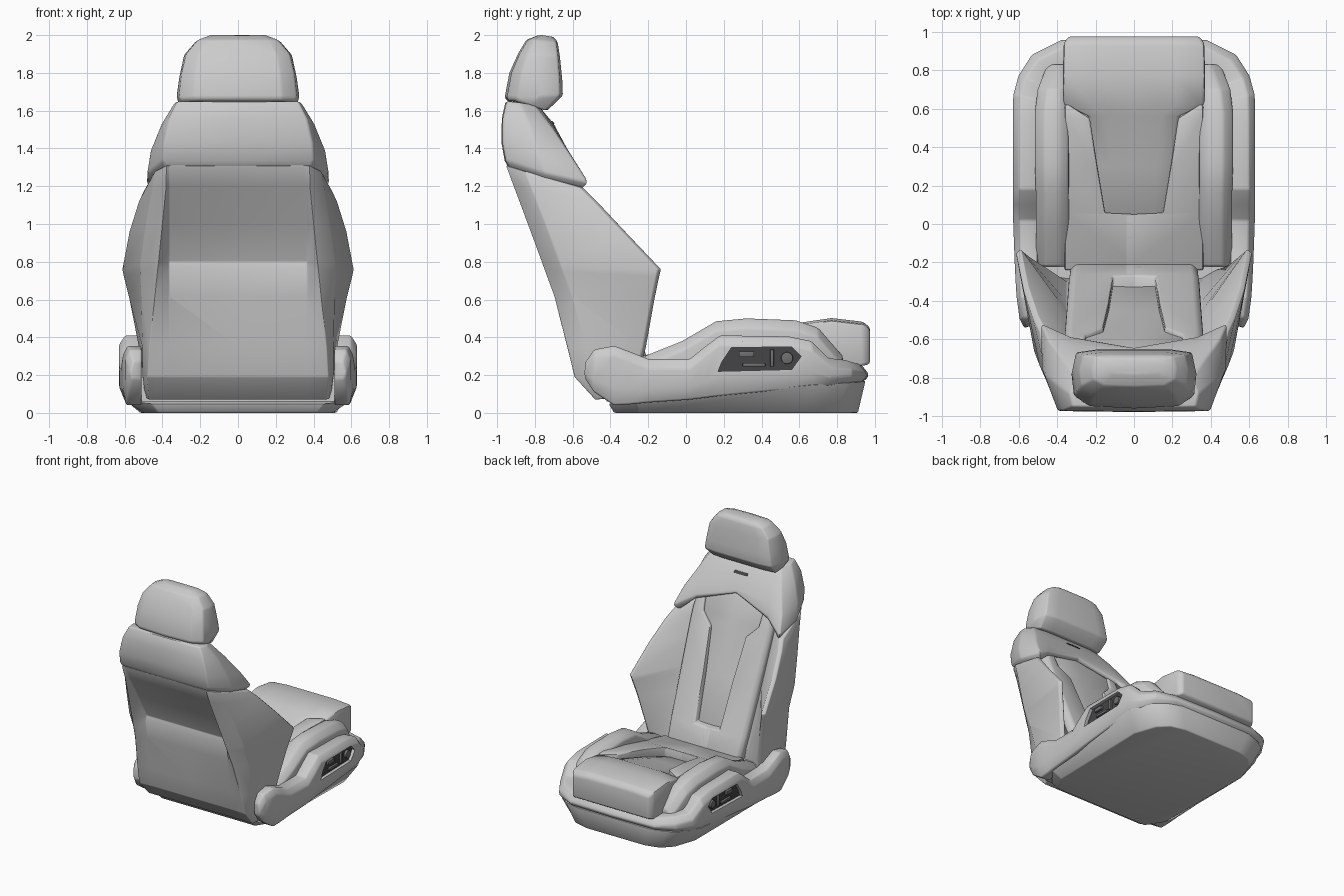
import bpy, bmesh
from mathutils import Vector

if "Cube" in bpy.data.objects:
    bpy.data.objects.remove(bpy.data.objects["Cube"])


def finish(o, bevel=0.0, mirror=False, cutter=None, segs=2):
    """Apply rounding, cut and mirror, then smooth by angle."""
    if bevel:
        m = o.modifiers.new("round", 'BEVEL')
        m.width, m.segments, m.angle_limit = bevel, segs, 0.45
    if mirror:
        m = o.modifiers.new("mirror", 'MIRROR')
        m.use_mirror_merge = False
    if cutter:
        m = o.modifiers.new("cut", 'BOOLEAN')
        m.operation, m.object, m.solver = 'DIFFERENCE', cutter, 'EXACT'
    bpy.ops.object.select_all(action='DESELECT')
    o.select_set(True)
    bpy.context.view_layer.objects.active = o
    bpy.ops.object.convert(target='MESH')
    bpy.ops.object.shade_smooth_by_angle(angle=0.7)
    return o


def loft(name, rings, **kw):
    """Skin equal-length closed rings of 3D points, capped at both ends."""
    bm = bmesh.new()
    vs = [[bm.verts.new(p) for p in r] for r in rings]
    n = len(rings[0])
    for a, b in zip(vs, vs[1:]):
        for i in range(n):
            j = (i + 1) % n
            bm.faces.new((a[i], a[j], b[j], b[i]))
    bm.faces.new(vs[0])
    bm.faces.new(vs[-1])
    bmesh.ops.recalc_face_normals(bm, faces=bm.faces)
    me = bpy.data.meshes.new(name)
    bm.to_mesh(me)
    bm.free()
    o = bpy.data.objects.new(name, me)
    bpy.context.collection.objects.link(o)
    return finish(o, **kw)


def sym(half):
    """Complete a half ring (x >= 0) with its mirror image."""
    return list(half) + [(-x, y, z) for x, y, z in reversed(half) if x > 1e-6]


def side_prism(name, pts, x0, x1, **kw):
    return loft(name, [[(x, y, z) for y, z in pts] for x in (x0, x1)], **kw)


dark = bpy.data.materials.new("dark_trim")
dark.diffuse_color = (0.06, 0.06, 0.065, 1)
dark.use_nodes = True
dark.node_tree.nodes["Principled BSDF"].inputs["Base Color"].default_value = dark.diffuse_color
trim = bpy.data.materials.new("switch_trim")
trim.diffuse_color = (0.16, 0.16, 0.16, 1)
trim.use_nodes = True
trim.node_tree.nodes["Principled BSDF"].inputs["Base Color"].default_value = trim.diffuse_color

# plinth under the seat
loft("seat_plinth", [
    sym([(.42, -.38, 0), (.50, -.25, 0), (.52, .62, 0), (.46, .80, 0), (.38, .88, 0), (.26, .91, 0)]),
    sym([(.46, -.41, .05), (.59, -.27, .06), (.615, .68, .15), (.53, .85, .16),
         (.45, .91, .165), (.32, .95, .17)]),
], bevel=.008)

# outer side trim, wrapping round the front: outer x, y, top z, bottom z, inner x, y
stations = [
    (.57, -.54, .27, .18, .51, -.52), (.595, -.49, .335, .11, .51, -.48),
    (.61, -.38, .355, .04, .51, -.38), (.615, -.30, .325, .045, .51, -.30),
    (.62, -.20, .285, .055, .50, -.20), (.628, .02, .285, .07, .50, .02),
    (.63, .10, .35, .08, .50, .10), (.63, .18, .41, .09, .50, .18),
    (.63, .54, .405, .125, .50, .54), (.627, .67, .38, .135, .49, .65),
    (.60, .77, .29, .145, .47, .72), (.53, .88, .28, .155, .42, .76),
    (.38, .955, .26, .16, .34, .80), (0, .965, .26, .16, 0, .80)]


def trim_ring(s, sx):
    x, y, zt, zb, xi, yi = s
    o, i = Vector((x, y, 0)), Vector((xi, yi, 0))
    ins = o.lerp(i, .25)
    low = o.lerp(i, .2)
    mid = zb + (zt - zb) * .3
    pts = [(i.x, i.y, zb), (low.x, low.y, zb), (o.x, o.y, mid),
           (o.x, o.y, zt - .05), (ins.x, ins.y, zt), (i.x, i.y, zt)]
    return [(sx * a, b, c) for a, b, c in pts]


panel = [(.17, .22), (.19, .27), (.24, .345), (.56, .35), (.61, .30), (.56, .23)]
cutter = side_prism("switch_cutter", panel, .60, .68, mirror=True)
cutter.hide_render = True
loft("side_trim", [trim_ring(s, 1) for s in stations]
     + [trim_ring(s, -1) for s in stations[-2::-1]], bevel=.015, cutter=cutter)
bpy.data.objects.remove(cutter)

# switch panels, both sides
parts = [(side_prism("switch_panel", panel, .59, .604, mirror=True), dark)]
for nm, p in [
    ("switch_bar", [(.30, .245), (.42, .245), (.42, .265), (.30, .265)]),
    ("switch_lever", [(.28, .295), (.36, .295), (.36, .325), (.28, .325)]),
    ("switch_rocker", [(.445, .245), (.465, .245), (.465, .335), (.445, .335)])]:
    parts.append((side_prism(nm, p, .60, .622, mirror=True, bevel=.004), trim))
bpy.ops.mesh.primitive_cylinder_add(vertices=20, radius=.032, depth=.026,
                                    location=(.612, .535, .29), rotation=(0, 1.5708, 0))
knob = bpy.context.object
knob.name = "switch_knob"
bpy.ops.object.transform_apply(location=True, rotation=True)
parts.append((finish(knob, bevel=.006, mirror=True), trim))
for o, m in parts:
    o.data.materials.append(m)

# cushion core filling the inside of the trim
loft("cushion_core", [sym([(.51, -.42, z), (.51, .60, z), (.40, .80, z)]) for z in (.06, .27)])

# cushion side bolsters: y, top z, outer x
loft("cushion_bolster", [
    [(.33, y, .2), (.34, y, zt - .03), (.39, y, zt), (xo - .05, y, zt), (xo, y, zt - .05), (xo, y, .2)]
    for y, zt, xo in [(-.22, .30, .51), (-.02, .38, .51), (.16, .485, .51), (.32, .50, .515),
                      (.58, .49, .515), (.70, .45, .50), (.83, .30, .45)]],
     bevel=.012, mirror=True)

# cushion inner pads, joined behind the centre tongue: y, inner x, outer x, top z
loft("cushion_pad", [
    [(a, y, z - .12), (a, y, z), (b, y, z), (b, y, z - .12)]
    for y, a, b, z in [(-.24, -.05, .36, .30), (.05, -.05, .36, .365), (.06, .15, .36, .37),
                       (.30, .19, .36, .43), (.55, .23, .36, .475), (.62, .34, .36, .475)]],
     bevel=.012, mirror=True)

# thigh support with tongue running back: y, half width, top z, bottom z
loft("thigh_support", [
    sym([(w, y, zb), (w, y, zt - .012), (w * .6, y, zt), (0, y, zt)])
    for y, w, zt, zb in [(.03, .17, .29, .2), (.30, .20, .38, .2), (.56, .235, .455, .2),
                         (.62, .365, .48, .22), (.77, .37, .502, .24), (.94, .365, .482, .25),
                         (.975, .34, .45, .26)]], bevel=.015)


# backrest shell with recessed rear panel and flared side bolsters
def face_y(z):
    return -.22 - (z - .33) * .4


def back_ring(r):
    z, yb, d, wb, tx, ty, tz = r
    fz = (z + tz) / 2
    fy = min(face_y(fz) - .07, -.27)
    sx = wb + (tx - wb) * .45
    return sym([(0, yb + d, z), (.365, yb + d, z), (wb - .02, yb, z),
                (sx, yb + .10, z + (tz - z) * .25), (tx, ty - .02, tz), (tx - .025, ty, tz),
                (.35, fy, fz), (0, fy, fz)])


loft("backrest_shell", [back_ring(r) for r in [
    (.07, -.48, .0, .49, .49, -.30, .10), (.19, -.59, .01, .50, .51, -.25, .20),
    (.35, -.63, .02, .49, .525, -.21, .35), (.62, -.70, .05, .46, .575, -.165, .60),
    (.76, -.752, .085, .445, .605, -.14, .72), (.80, -.766, .11, .44, .613, -.13, .76),
    (1.00, -.84, .075, .42, .575, -.32, .96),
    (1.20, -.915, .03, .40, .525, -.47, 1.12), (1.31, -.955, .008, .40, .49, -.54, 1.19)]],
     bevel=.006)

# backrest pads, joined below the centre groove: z, inner x, outer x
loft("backrest_pad", [
    [(a, face_y(z) - .13, z), (a, face_y(z), z), (b - .03, face_y(z), z),
     (b, face_y(z) - .03, z), (b, face_y(z) - .13, z)]
    for z, a, b in [(.27, -.05, .33), (.44, -.05, .34), (.45, .11, .34), (.80, .13, .35),
                    (1.12, .16, .36), (1.21, .25, .36), (1.42, .27, .34)]],
     bevel=.012, mirror=True)

# backrest centre insert rising flush with the pads at the top
loft("backrest_insert", [
    sym([(w, face_y(z) - .15, z), (w, face_y(z) - d, z), (0, face_y(z) - d - .01, z)])
    for z, w, d in [(.40, .13, .055), (.80, .14, .04), (1.12, .17, .025), (1.21, .26, .02),
                    (1.45, .28, .015)]], bevel=.006)


# shoulder section: back (w, y, z), outer, front wing, face edge, face centre
def shoulder_ring(back, outer, wing, face, mid):
    w, y, z = back
    return sym([(0, y - .005, z), (w, y, z), outer, wing, face, (0,) + mid])


loft("shoulder_section", [shoulder_ring(*r) for r in [
    ((.38, -.93, 1.29), (.44, -.75, 1.23), (.45, -.55, 1.18), (.33, -.60, 1.28), (-.68, 1.39)),
    ((.40, -.955, 1.335), (.48, -.75, 1.27), (.485, -.515, 1.22), (.33, -.585, 1.31), (-.64, 1.40)),
    ((.395, -.972, 1.43), (.462, -.79, 1.39), (.445, -.60, 1.35), (.31, -.63, 1.40), (-.65, 1.43)),
    ((.365, -.97, 1.56), (.405, -.83, 1.53), (.37, -.70, 1.50), (.27, -.69, 1.50), (-.70, 1.53)),
    ((.32, -.95, 1.65), (.335, -.88, 1.645), (.30, -.80, 1.63), (.2, -.775, 1.62), (-.775, 1.62))]],
     bevel=.012)

# belt guide slot on the shoulder
slot = side_prism("shoulder_slot", [(-.725, 1.53), (-.695, 1.53), (-.708, 1.546), (-.735, 1.546)],
                  -.06, .06, bevel=.003)
slot.data.materials.append(dark)

# headrest: rear z, rear y, front z, front y, half width
loft("headrest", [
    sym([(0, yb, zb), (w * .72, yb + (yf - yb) * .04, zb), (w * .96, yb + (yf - yb) * .22, zb),
         (w, yb + (yf - yb) * .6, (zb + zf) / 2), (w * .93, yb + (yf - yb) * .95, zf),
         (w * .6, yf, zf), (0, yf, zf)])
    for zb, yb, zf, yf, w in [(1.65, -.945, 1.60, -.735, .31), (1.67, -.96, 1.68, -.652, .325),
                              (1.80, -.935, 1.76, -.655, .31), (1.90, -.89, 1.89, -.668, .285),
                              (1.975, -.845, 1.965, -.68, .22), (2.0, -.78, 1.99, -.70, .15)]],
     bevel=.012)
